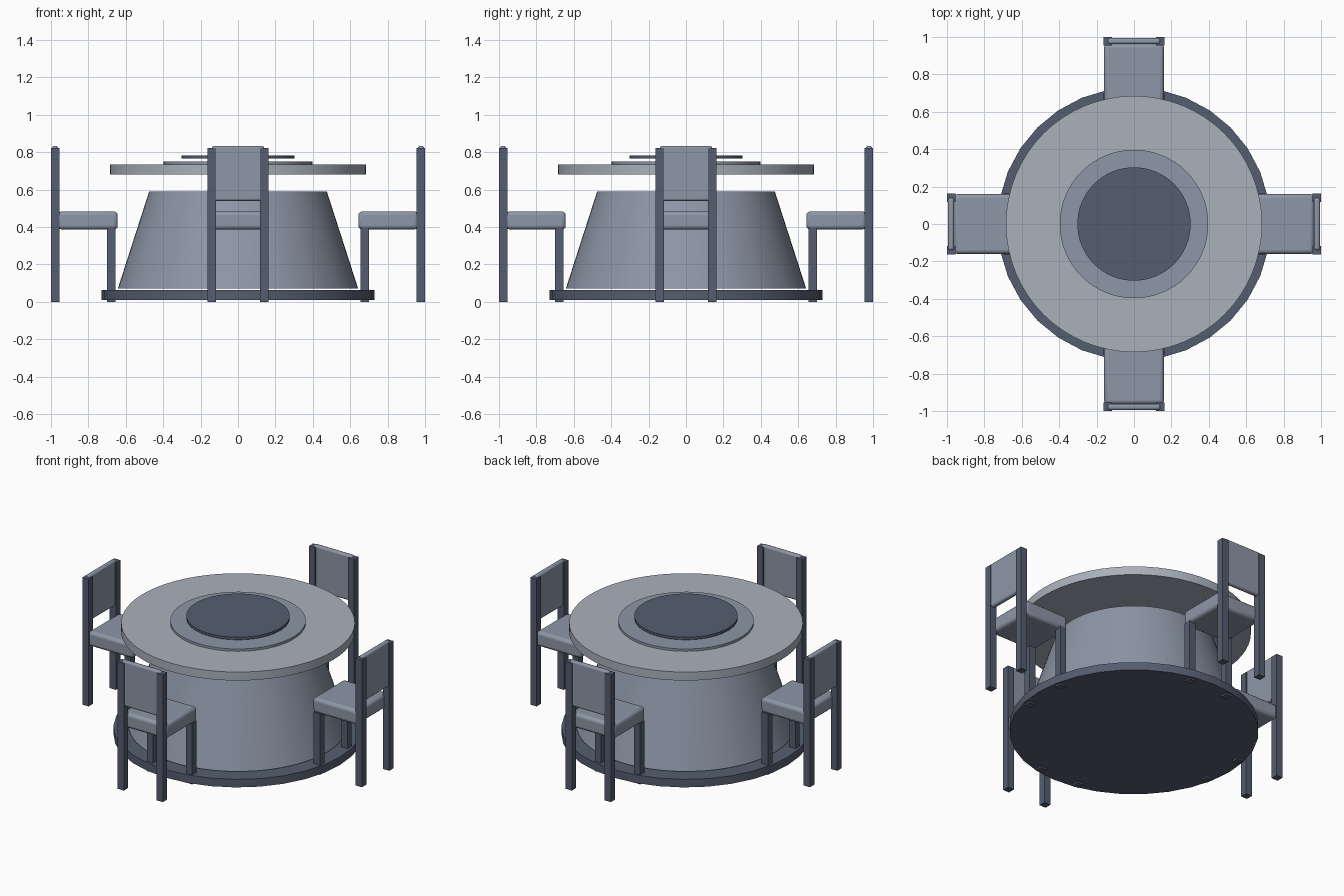
import bpy
from math import radians, pi
from mathutils import Matrix

if "Cube" in bpy.data.objects:
    bpy.data.objects.remove(bpy.data.objects["Cube"])


def tone(name, rgb):
    m = bpy.data.materials.new(name)
    m.diffuse_color = (*rgb, 1)
    m.use_nodes = True
    m.node_tree.nodes["Principled BSDF"].inputs["Base Color"].default_value = m.diffuse_color
    return m


DARK = tone("dark slate", (0.09, 0.11, 0.16))
MID = tone("mid slate", (0.27, 0.31, 0.39))
LIGHT = tone("light slate", (0.40, 0.44, 0.50))


def smooth(ob):
    bpy.ops.object.select_all(action='DESELECT')
    ob.select_set(True)
    bpy.context.view_layer.objects.active = ob
    bpy.ops.object.shade_smooth_by_angle(angle=radians(35))


def disc(name, r_low, r_high, z0, z1, mat, sides=64):
    bpy.ops.mesh.primitive_cone_add(vertices=sides, radius1=r_low, radius2=r_high,
                                    depth=z1 - z0, location=(0, 0, (z0 + z1) / 2))
    ob = bpy.context.object
    ob.name = name
    ob.data.materials.append(mat)
    smooth(ob)
    return ob


def box(name, x, y, z, turn, mat, bevel=0):
    """Box from (min, max) ranges, turned about the table axis."""
    bpy.ops.mesh.primitive_cube_add(size=1)
    ob = bpy.context.object
    ob.name = name
    size = [b - a for a, b in (x, y, z)]
    mid = [(a + b) / 2 for a, b in (x, y, z)]
    ob.data.transform(Matrix.Rotation(turn, 4, 'Z') @ Matrix.Translation(mid)
                      @ Matrix.Diagonal((*size, 1)))
    ob.data.materials.append(mat)
    if bevel:
        mod = ob.modifiers.new("round", 'BEVEL')
        mod.width, mod.segments = bevel, 3
        smooth(ob)
    return ob


# Table: floor plate, tapered pedestal, top and turntable
disc("base_plate", 0.73, 0.73, 0.01, 0.062, DARK, 32)
disc("pedestal", 0.642, 0.475, 0.072, 0.59, MID)
disc("table_top", 0.685, 0.685, 0.68, 0.735, LIGHT)
disc("centre_ring", 0.397, 0.397, 0.735, 0.75, MID)
disc("turntable", 0.303, 0.303, 0.765, 0.782, DARK)

# Four chairs around the table
for i in range(4):
    t = i * pi / 2
    box(f"seat_{i}", (0.643, 0.963), (-0.16, 0.16), (0.387, 0.483), t, MID, 0.02)
    box(f"backrest_{i}", (0.962, 0.994), (-0.14, 0.14), (0.54, 0.834), t, MID, 0.012)
    for y in ((-0.162, -0.117), (0.117, 0.162)):
        box(f"front_leg_{i}", (0.655, 0.70), y, (0, 0.395), t, DARK)
        box(f"back_post_{i}", (0.955, 1.0), y, (0, 0.822), t, DARK)
